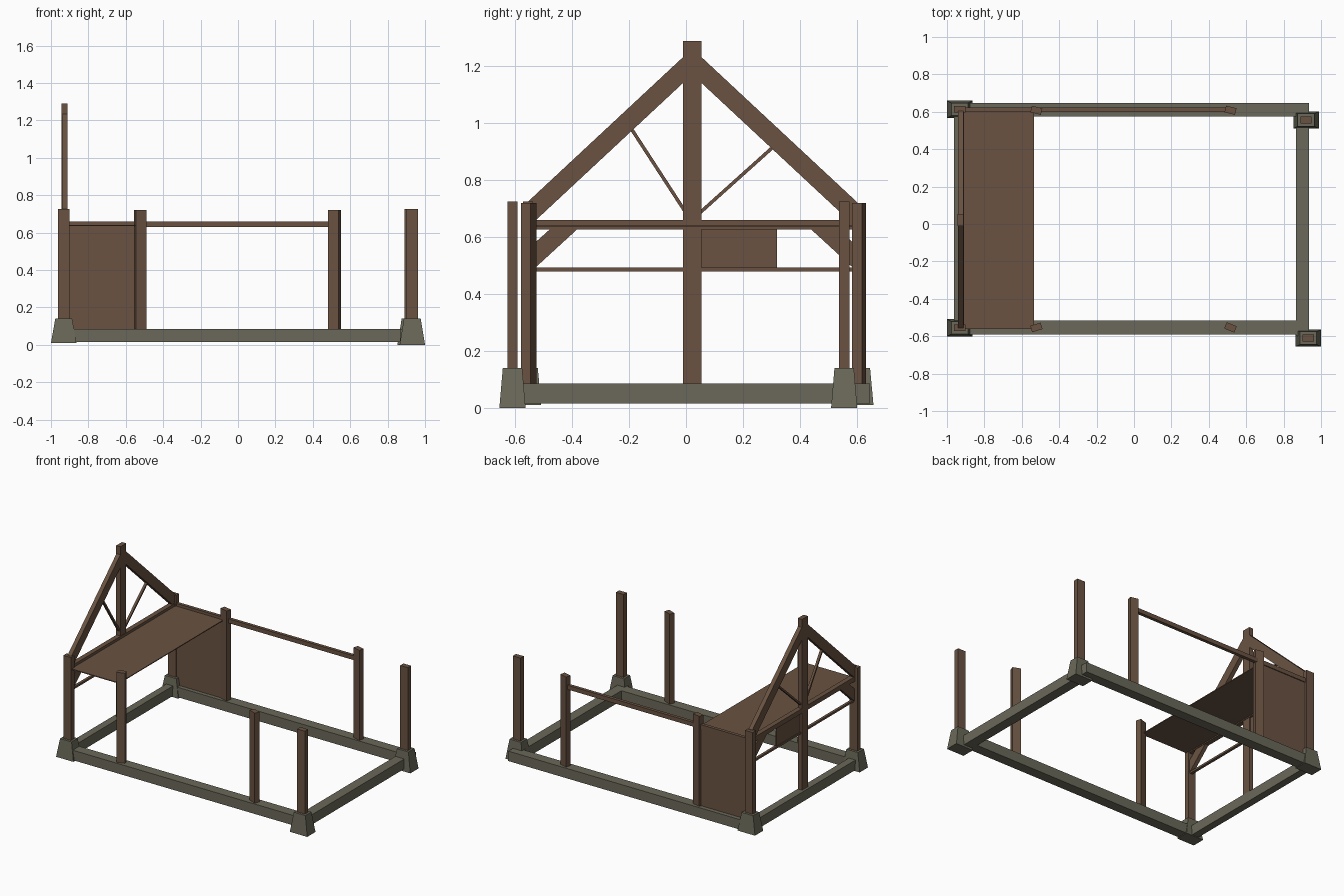
import bpy, bmesh, math
from mathutils import Matrix, Vector

if "Cube" in bpy.data.objects:
    bpy.data.objects.remove(bpy.data.objects["Cube"])


def mat(name, col):
    m = bpy.data.materials.new(name)
    m.diffuse_color = (*col, 1)
    m.use_nodes = True
    m.node_tree.nodes["Principled BSDF"].inputs["Base Color"].default_value = m.diffuse_color
    return m


WOOD = mat("brown wood", (0.142, 0.086, 0.054))
STONE = mat("grey stone", (0.145, 0.140, 0.100))


def finish(name, bm, material):
    bmesh.ops.recalc_face_normals(bm, faces=bm.faces)
    me = bpy.data.meshes.new(name)
    bm.to_mesh(me)
    bm.free()
    me.materials.append(material)
    ob = bpy.data.objects.new(name, me)
    bpy.context.collection.objects.link(ob)
    return ob


def box(name, x, y, z, material=WOOD, rot=0, taper=(1, 1)):
    """Box from ranges, optional turn about z (degrees) and narrowed top."""
    bm = bmesh.new()
    bmesh.ops.create_cube(bm, size=1)
    size = Vector((x[1] - x[0], y[1] - y[0], z[1] - z[0]))
    for v in bm.verts:
        if v.co.z > 0:
            v.co.x *= taper[0]
            v.co.y *= taper[1]
        v.co = v.co * size
    mid = Vector(((x[0] + x[1]) / 2, (y[0] + y[1]) / 2, (z[0] + z[1]) / 2))
    bm.transform(Matrix.Translation(mid) @ Matrix.Rotation(math.radians(rot), 4, 'Z'))
    return finish(name, bm, material)


def slab(name, pts, x0, x1):
    """Extrude a (y, z) outline along x."""
    bm = bmesh.new()
    f = bm.faces.new([bm.verts.new((x0, y, z)) for y, z in pts])
    r = bmesh.ops.extrude_face_region(bm, geom=[f])
    bmesh.ops.translate(bm, vec=(x1 - x0, 0, 0),
                        verts=[g for g in r["geom"] if isinstance(g, bmesh.types.BMVert)])
    return finish(name, bm, WOOD)


# Corner pads (tapered stone) with their posts
for tag, cx, cy, z0, zt in (("front_left", -0.932, -0.555, 0.01, 0.725),
                            ("back_left", -0.932, 0.613, 0.01, 0.717),
                            ("front_right", 0.932, -0.610, 0.0, 0.725),
                            ("back_right", 0.920, 0.556, 0.0, 0.725)):
    box(tag + "_pad", (cx - 0.068, cx + 0.068), (cy - 0.046, cy + 0.046),
        (z0, 0.14), STONE, taper=(0.66, 0.74))
    box(tag + "_post", (cx - 0.030, cx + 0.030), (cy - 0.018, cy + 0.018), (0.12, zt))

# Sill beams
SZ = (0.015, 0.085)
box("front_sill", (-0.95, 0.90), (-0.59, -0.517), SZ, STONE)
box("back_sill", (-0.95, 0.935), (0.575, 0.647), SZ, STONE)
box("right_sill", (0.866, 0.936), (-0.60, 0.56), SZ, STONE)
box("left_sill", (-0.962, -0.91), (-0.56, 0.60), SZ, STONE)

# Slightly twisted middle posts
for tag, cx, cy, rot in (("front_left", -0.522, -0.553, 17),
                         ("front_right", 0.516, -0.553, -22),
                         ("back_left", -0.522, 0.608, -14),
                         ("back_right", 0.516, 0.608, -14)):
    box(tag + "_middle_post", (cx - 0.029, cx + 0.029), (cy - 0.018, cy + 0.018),
        (0.083, 0.72), rot=rot)

# Back wall plate, wall panel and loft floor
box("back_rail", (-0.91, 0.50), (0.600, 0.623), (0.63, 0.66))
box("back_wall_panel", (-0.91, -0.54), (0.603, 0.617), (0.08, 0.64))
box("loft_floor", (-0.915, -0.535), (-0.562, 0.605), (0.635, 0.641))

# Gable end: king post and horizontal rails
box("king_post", (-0.944, -0.911), (-0.010, 0.054), (0.08, 1.29))
box("tie_beam", (-0.942, -0.908), (-0.54, 0.60), (0.627, 0.66))
box("lower_rail", (-0.934, -0.915), (-0.54, 0.60), (0.479, 0.493))
box("gable_panel", (-0.929, -0.921), (0.05, 0.32), (0.49, 0.63))

# Rafters, sloping down to each post
for tag, y0, y1 in (("front", -0.010, -0.565), ("back", 0.054, 0.605)):
    drop = abs(y1 - y0) * 0.932
    slab(tag + "_rafter", [(y0, 1.233), (y1, 1.233 - drop),
                           (y1, 1.142 - drop), (y0, 1.142)], -0.942, -0.912)

# Thin diagonal struts
for tag, a, b in (("front", (-0.195, 0.985), (0.0, 0.685)),
                  ("back", (0.310, 0.920), (0.045, 0.682))):
    a, b = Vector(a), Vector(b)
    n = (b - a).orthogonal().normalized() * 0.006
    slab(tag + "_strut", [tuple(a + n), tuple(b + n), tuple(b - n), tuple(a - n)],
         -0.935, -0.918)

# Knee braces below the tie beam
for tag, yp, s in (("front", -0.54, 1), ("back", 0.597, -1)):
    slab(tag + "_brace", [(yp, 0.572), (yp + s * 0.07, 0.635),
                          (yp + s * 0.166, 0.635), (yp, 0.483)], -0.940, -0.912)
